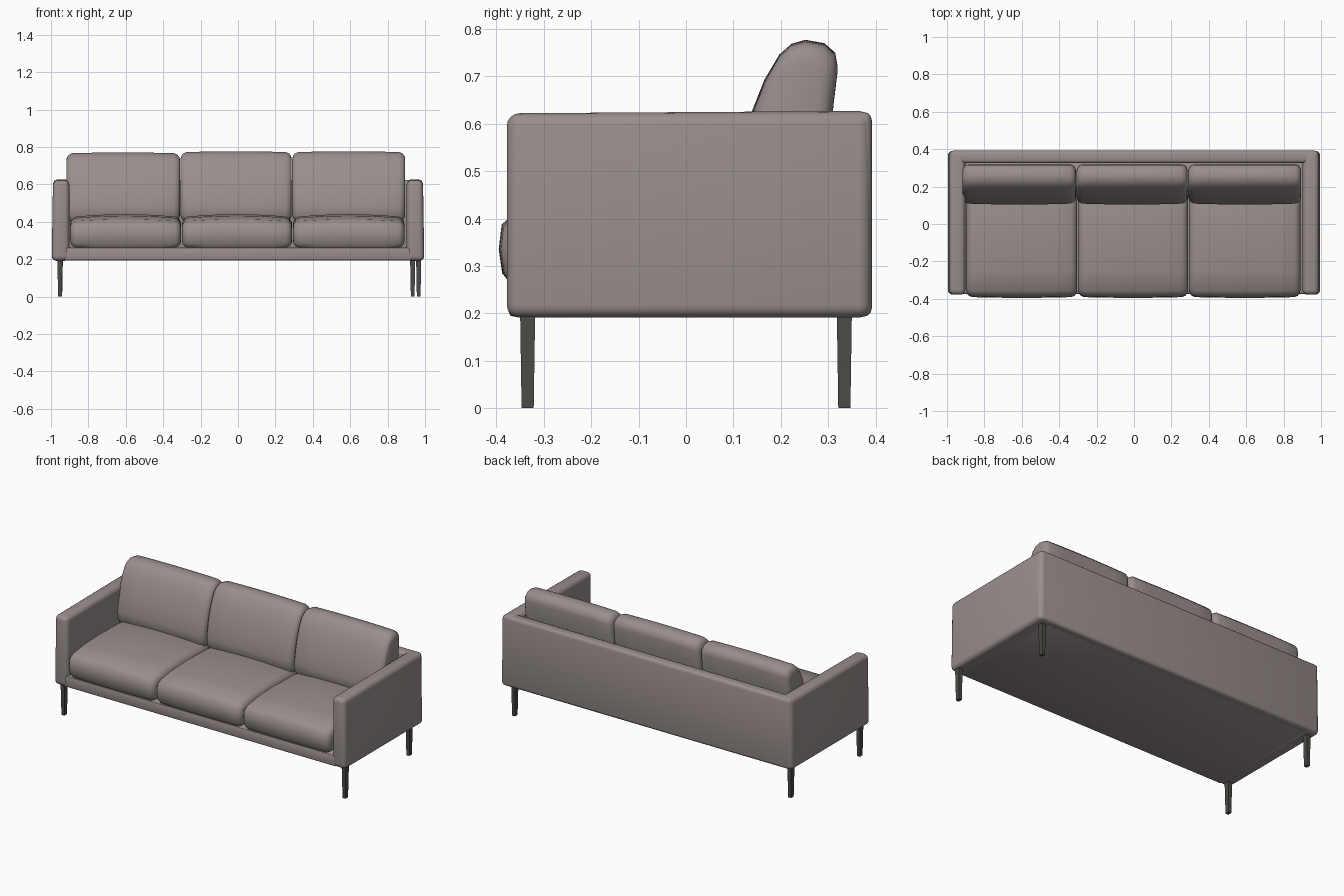
import bpy, bmesh, math
from mathutils import Vector

if "Cube" in bpy.data.objects:
    bpy.data.objects.remove(bpy.data.objects["Cube"])


def material(name, rgb):
    m = bpy.data.materials.new(name)
    m.diffuse_color = (*rgb, 1)
    m.use_nodes = True
    m.node_tree.nodes["Principled BSDF"].inputs["Base Color"].default_value = m.diffuse_color
    return m


FABRIC = material("warm grey fabric", (0.32, 0.275, 0.265))
METAL = material("dark grey metal", (0.07, 0.073, 0.063))


def finish(bm, name, mat, angle=40):
    bmesh.ops.recalc_face_normals(bm, faces=bm.faces)
    me = bpy.data.meshes.new(name)
    bm.to_mesh(me)
    bm.free()
    me.materials.append(mat)
    me.shade_smooth()
    me.set_sharp_from_angle(angle=math.radians(angle))
    ob = bpy.data.objects.new(name, me)
    bpy.context.collection.objects.link(ob)
    return ob


def box(name, lo, hi, bevel=0.0, segments=3, mat=FABRIC, shape=None):
    """Rounded box between two corners; shape() may move the corners first."""
    bm = bmesh.new()
    bmesh.ops.create_cube(bm, size=1)
    lo, hi = Vector(lo), Vector(hi)
    for v in bm.verts:
        v.co = Vector(((lo[i] + hi[i]) / 2 + v.co[i] * (hi[i] - lo[i]) for i in range(3)))
        if shape:
            shape(v.co)
    if bevel:
        bmesh.ops.bevel(bm, geom=bm.edges[:], offset=bevel, segments=segments,
                        profile=0.5, affect='EDGES')
    return finish(bm, name, mat)


def cushion(name, x0, x1, profile, crown_z=0.0, crown_y=0.0, dz=0.0):
    """Loft a (y, z) side profile along x, rounded in at both ends and puffed mid-way."""
    ys, zs = [p[0] for p in profile], [p[1] for p in profile]
    cy, cz = (min(ys) + max(ys)) / 2, (min(zs) + max(zs)) / 2
    hy, hz = (max(ys) - min(ys)) / 2, (max(zs) - min(zs)) / 2
    ends = [(0, 0.035), (0.004, 0.02), (0.014, 0.007), (0.032, 0)]
    half = (x1 - x0) / 2
    stations = [(x0 + d, i) for d, i in ends]
    stations += [(x0 + half * (1 + t), 0) for t in (-0.6, -0.3, 0, 0.3, 0.6)]
    stations += [(x1 - d, i) for d, i in reversed(ends)]
    bm = bmesh.new()
    rings = []
    for x, inset in stations:
        u = (x - x0 - half) / half
        puff = 1 - u * u
        ring = []
        for y, z in profile:
            top = max(0, (z - cz) / hz)
            front = max(0, (cy - y) / hy)
            ring.append(bm.verts.new((
                x,
                cy + (y - cy) * (1 - inset / hy) - crown_y * puff * front,
                cz + (z - cz) * (1 - inset / hz) + crown_z * puff * top + dz * top)))
        rings.append(ring)
    n = len(profile)
    for a, b in zip(rings, rings[1:]):
        for i in range(n):
            bm.faces.new((a[i], a[(i + 1) % n], b[(i + 1) % n], b[i]))
    bm.faces.new(rings[0])
    bm.faces.new(rings[-1])
    return finish(bm, name, FABRIC, 50)


# Frame: base, back panel and two arms
box("base", (-0.93, -0.374, 0.193), (0.93, 0.36, 0.262), 0.01, 2)
box("back_panel", (-0.985, 0.325, 0.193), (0.985, 0.392, 0.625), 0.018)


def arm_shape(co):
    if co.z > 0.4:
        if abs(co.x) > 0.95:
            co.x *= 0.993           # outer face leans in towards the top
        if co.y < 0:
            co.z -= 0.005           # top drops slightly to the front


for side, label in ((-1, "left"), (1, "right")):
    xs = sorted((side * 0.902, side * 0.996))
    box(label + "_arm", (xs[0], -0.378, 0.191), (xs[1], 0.391, 0.627), 0.027, 4,
        shape=arm_shape)

# Seat and back cushions
SEAT = [(-0.365, 0.262), (-0.383, 0.285), (-0.390, 0.335), (-0.384, 0.380),
        (-0.355, 0.402), (-0.25, 0.418), (-0.08, 0.425), (0.10, 0.422),
        (0.20, 0.405), (0.22, 0.262)]
BACK = [(0.13, 0.40), (0.112, 0.43), (0.110, 0.48), (0.123, 0.55), (0.143, 0.625),
        (0.168, 0.69), (0.198, 0.742), (0.223, 0.764), (0.252, 0.772),
        (0.292, 0.765), (0.315, 0.745), (0.320, 0.715), (0.311, 0.64),
        (0.300, 0.50), (0.25, 0.40)]
SEATS = [(-0.897, -0.304), (-0.299, 0.289), (0.294, 0.890)]
BACKS = [(-0.918, -0.310, -0.006), (-0.307, 0.287, 0.0), (0.290, 0.894, 0.0)]
for label, (a, b), (c, d, dz) in zip(("left", "middle", "right"), SEATS, BACKS):
    cushion(label + "_seat_cushion", a, b, SEAT, crown_z=0.016, crown_y=0.005)
    cushion(label + "_back_cushion", c, d, BACK, crown_z=0.005, crown_y=0.006, dz=dz)


# Slim legs, narrowing a little to the floor
def leg(name, x, y):
    def taper(co):
        if co.z < 0.1:
            co.x = x + (co.x - x) * 0.7
            co.y = y + (co.y - y) * 0.8
    box(name, (x - 0.014, y - 0.016, 0), (x + 0.014, y + 0.016, 0.21), mat=METAL, shape=taper)


leg("left_front_leg", -0.952, -0.334)
leg("right_front_leg", 0.966, -0.334)
leg("left_back_leg", -0.950, 0.334)
leg("right_back_leg", 0.934, 0.334)
